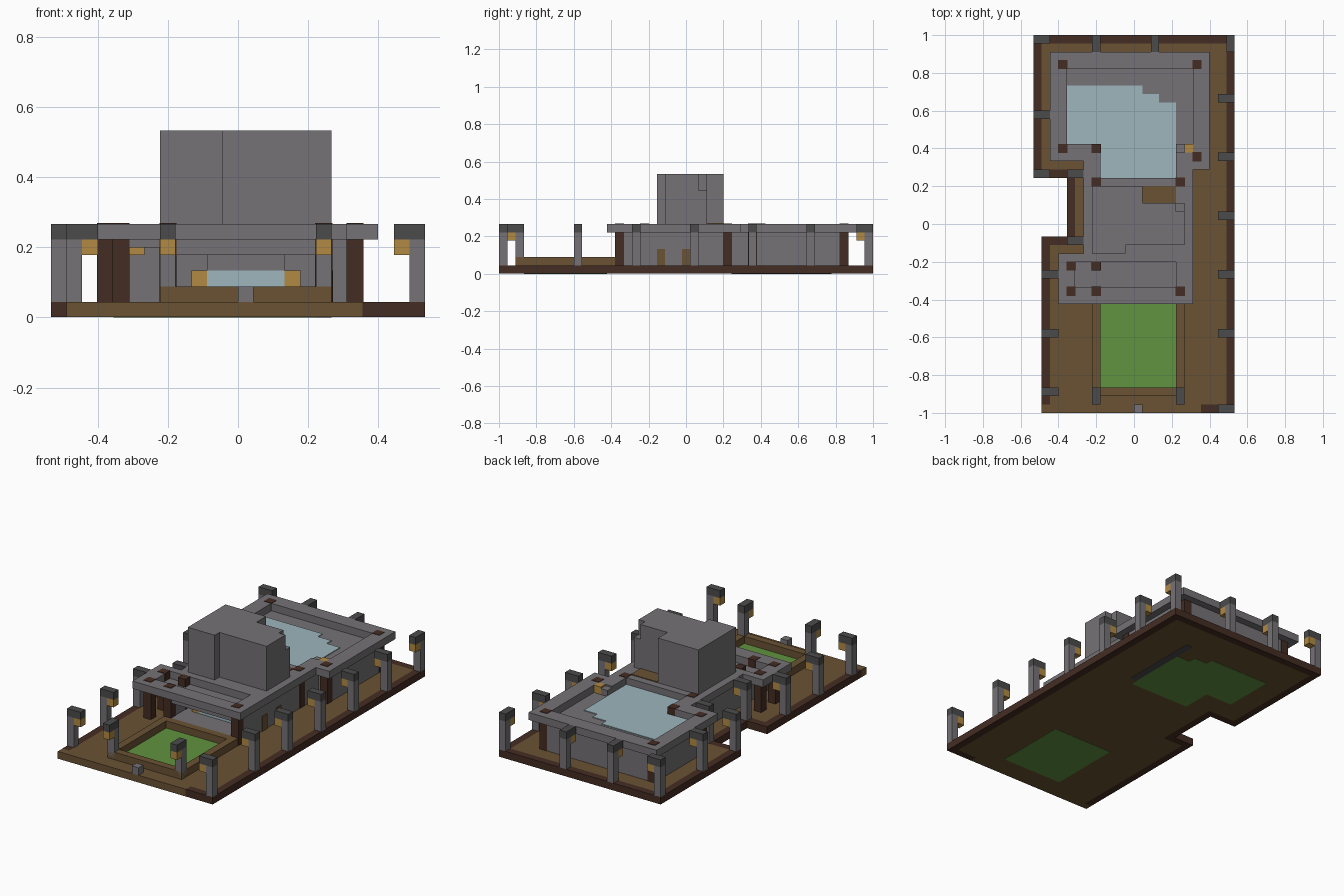
import bpy
import bmesh

UNIT = 2 / 45          # size of one building block
SIZE = (24, 45)        # plan of the site in blocks

cube = bpy.data.objects.get("Cube")
if cube:
    bpy.data.objects.remove(cube, do_unlink=True)


def to_linear(value):
    value /= 255
    return value / 12.92 if value <= 0.04045 else ((value + 0.055) / 1.055) ** 2.4


def make_material(name, *rgb):
    colour = [to_linear(v) for v in rgb] + [1]
    mat = bpy.data.materials.new(name)
    mat.use_nodes = True
    mat.diffuse_color = colour
    mat.node_tree.nodes["Principled BSDF"].inputs["Base Color"].default_value = colour
    return mat


stone = make_material("stone grey", 117, 114, 117)
cap = make_material("dark stone", 76, 75, 76)
earth = make_material("earth brown", 106, 82, 51)
timber = make_material("dark timber", 68, 44, 35)
grass = make_material("grass green", 97, 147, 64)
water = make_material("pale water", 157, 182, 190)
lamp = make_material("lamp amber", 178, 138, 68)


def blocks(name, mat, boxes, low=None, high=None):
    """One flat-shaded object made of boxes: (x0, y0, x1, y1) plus z range."""
    bm = bmesh.new()
    for box in boxes:
        x0, y0, x1, y1 = box[:4]
        z0, z1 = box[4:] if len(box) == 6 else (low, high)
        for v in bmesh.ops.create_cube(bm, size=1)["verts"]:
            v.co.x = (x1 if v.co.x > 0 else x0) - SIZE[0] / 2
            v.co.y = (y1 if v.co.y > 0 else y0) - SIZE[1] / 2
            v.co.z = z1 if v.co.z > 0 else z0
            v.co *= UNIT
    mesh = bpy.data.meshes.new(name)
    bm.to_mesh(mesh)
    bm.free()
    mesh.materials.append(mat)
    obj = bpy.data.objects.new(name, mesh)
    bpy.context.collection.objects.link(obj)
    return obj


def cell(x, y, grow=0.0):
    return (x - grow, y - grow, x + 1 + grow, y + 1 + grow)


# Ground slab with a dark timber border
blocks("ground", earth, [
    (2, 0, 20, 1), (1, 0, 2, 1), (2, 1, 23, 20),
    (5, 20, 23, 29), (1, 29, 23, 44)], 0.03, 1)
blocks("ground_border", timber, [
    (1, 1, 2, 21), (2, 20, 5, 21), (4, 21, 5, 28), (0, 28, 5, 29),
    (0, 29, 1, 45), (1, 44, 24, 45), (23, 0, 24, 44), (20, 0, 23, 1)], 0.03, 1)

# Front lawn inside a raised earth kerb
lawn = (8, 3, 17, 13)
blocks("lawn", grass, [lawn], 0, 1.04)
blocks("lawn_kerb", earth, [
    (7, 2, 8, 14), (17, 2, 18, 14), (8, 2, 17, 3), (8, 13, 17, 14)], 1, 2)
blocks("front_marker", stone, [cell(12, 0)], 1, 2)

# House walls, with a deep opening in the front
blocks("house_walls", stone, [
    (3, 31, 20, 42), (7, 18, 18, 31), (7, 14, 8, 18), (17, 14, 18, 18)], 1, 5)
blocks("front_opening_frame", stone, [
    (8, 14, 17, 18, 4, 5), (8, 14, 17, 18, 1, 2), (10, 17, 15, 18, 3, 4)])
blocks("front_basin", water, [(10, 17, 15, 18)], 2, 3)
blocks("basin_lamps", lamp, [cell(9, 17), cell(15, 17)], 2, 3)
blocks("porch_ceiling", stone, [(4, 14, 7, 18)], 4.5, 5)
blocks("side_shutters", earth, [(18, y, 18.1, y + 1) for y in (19, 22)], 1, 3)

# Roof rim around the pool terrace and the sunken front terrace
blocks("roof_rim", stone, [
    (2, 41, 21, 43), (2, 30, 4, 41), (19, 29, 21, 41),
    (4, 30, 8, 32), (17, 29, 19, 31),
    (6, 19, 8, 30), (8, 19, 17, 28), (17, 19, 19, 29),
    (3, 18, 19, 19), (3, 15, 5, 18), (17, 15, 19, 18), (3, 13, 19, 15)], 5, 6)

# Pool with a stepped corner, and the planting under it
pool = [(4, 32, 13, 39), (13, 32, 15, 38), (15, 32, 17, 37), (8, 28, 17, 32)]
blocks("pool_water", water, pool, 5, 5.1)
blocks("pool_underside", grass, pool, 0, 0.03)
blocks("pool_underside_edge", cap, [(17, 29, 18, 40)], 0, 0.03)
blocks("terrace_lamp", lamp, [cell(18, 31)], 5, 6)
blocks("terrace_step", stone, [cell(17, 31)], 5, 5.8)

# Upper storey
blocks("tower", stone, [
    (7, 19, 11, 27, 6, 12), (11, 20, 17, 25, 6, 12), (11, 25, 13, 27, 6, 12),
    (17, 20, 18, 24, 6, 12), (17, 24, 18, 25, 6, 10)])
blocks("tower_back_step", earth, [(13, 25, 17, 27)], 6, 6.1)

# Timber posts that carry the roof
post_cells = [
    (3, 41), (19, 41), (3, 31), (7, 31), (19, 30), (7, 27), (17, 27),
    (4, 17), (7, 17), (4, 14), (7, 14), (17, 14)]
blocks("timber_posts", timber, [cell(x, y, 0.05) for x, y in post_cells], 1, 6.05)

# Lamp posts: column cell and the direction in which the lamp hangs
EAST, WEST, SOUTH = (1, 0), (-1, 0), (0, -1)
lamp_posts = [(23, y, WEST) for y in (0, 9, 16, 23, 30, 37)]
lamp_posts += [(1, y, EAST) for y in (2, 9, 16)]
lamp_posts += [(0, y, EAST) for y in (28, 35, 44)]
lamp_posts += [(4, y, EAST) for y in (20, 28)]
lamp_posts += [(x, 44, SOUTH) for x in (7, 14, 23)]
lamp_posts += [(x, 2, SOUTH) for x in (7, 17)]

columns, lamps, caps = [], [], []
for x, y, (dx, dy) in lamp_posts:
    columns.append(cell(x, y))
    lamps.append(cell(x + dx, y + dy))
    caps.append((min(x, x + dx), min(y, y + dy), max(x, x + dx) + 1, max(y, y + dy) + 1))
blocks("lamp_post_columns", stone, columns, 1, 5)
blocks("hanging_lamps", lamp, lamps, 4, 5)
blocks("lamp_post_caps", cap, caps, 5, 6)
